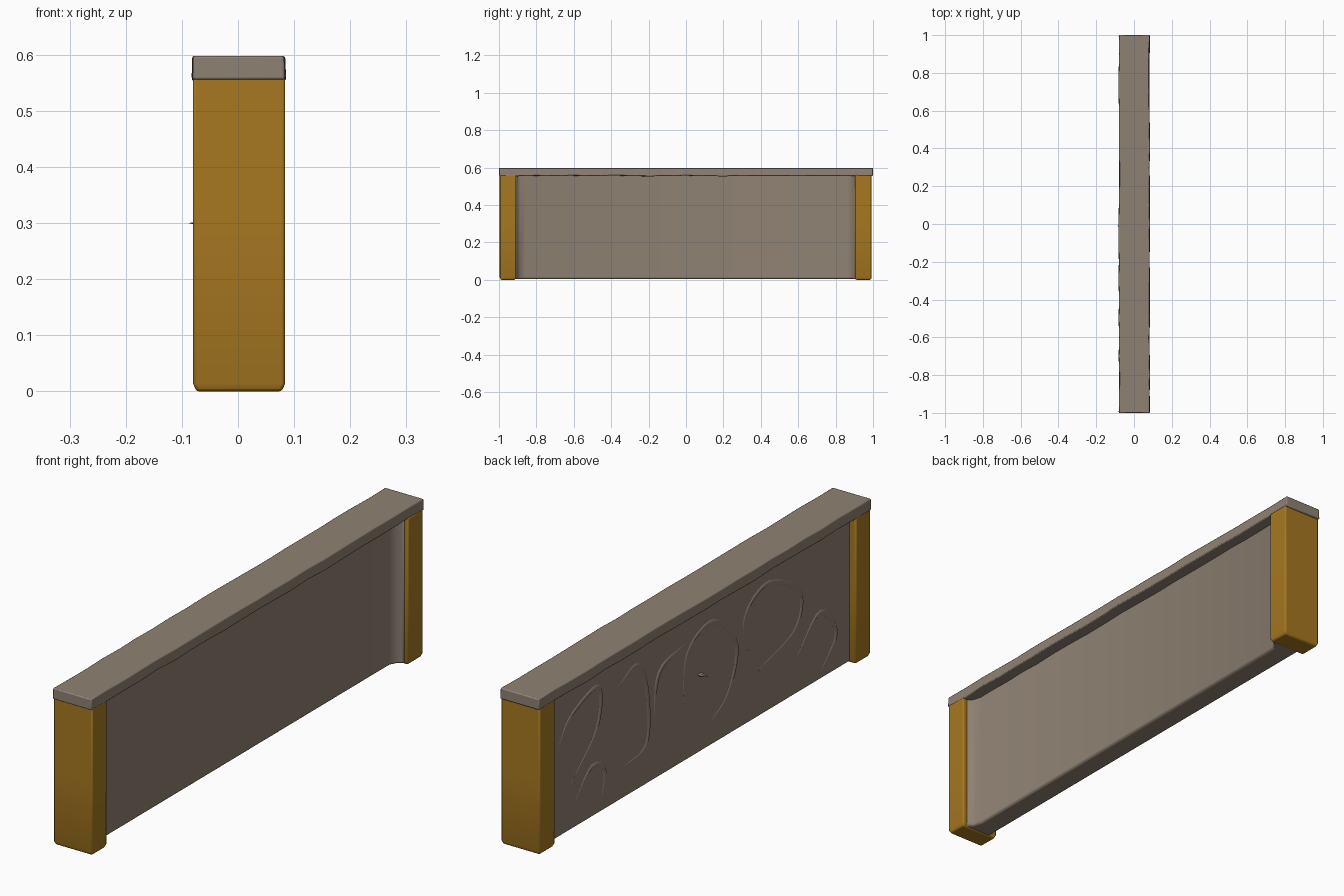
import bpy, bmesh, math, random
from mathutils import Vector

if "Cube" in bpy.data.objects:
    bpy.data.objects.remove(bpy.data.objects["Cube"])

random.seed(4)


def material(name, rgb):
    m = bpy.data.materials.new(name)
    m.diffuse_color = (*rgb, 1)
    m.use_nodes = True
    m.node_tree.nodes["Principled BSDF"].inputs["Base Color"].default_value = m.diffuse_color
    return m


STONE = material("warm grey stone", (0.275, 0.222, 0.170))
GOLD = material("ochre", (0.385, 0.187, 0.015))


def finish(bm, name, mat, bevel=0.0):
    bmesh.ops.recalc_face_normals(bm, faces=bm.faces[:])
    me = bpy.data.meshes.new(name)
    bm.to_mesh(me)
    bm.free()
    ob = bpy.data.objects.new(name, me)
    bpy.context.collection.objects.link(ob)
    me.materials.append(mat)
    if bevel:
        mod = ob.modifiers.new("soft edges", 'BEVEL')
        mod.width = bevel
        mod.segments = 2
        mod.limit_method = 'ANGLE'
    bpy.ops.object.select_all(action='DESELECT')
    ob.select_set(True)
    bpy.context.view_layer.objects.active = ob
    bpy.ops.object.shade_smooth_by_angle(angle=math.radians(40))
    return ob


def loft(name, rings, mat, bevel):
    """Skin a list of equal rings and close both ends."""
    bm = bmesh.new()
    loops = [[bm.verts.new(p) for p in ring] for ring in rings]
    n = len(loops[0])
    for a, b in zip(loops, loops[1:]):
        for i in range(n):
            bm.faces.new((a[i], a[(i + 1) % n], b[(i + 1) % n], b[i]))
    bm.faces.new(loops[0])
    bm.faces.new(loops[-1])
    return finish(bm, name, mat, bevel)


# Recessed panel: plan outline with coved ends on the +x side
plan = [(-0.052, -0.93), (0.072, -0.93), (0.072, -0.912), (0.048, -0.895), (0.036, -0.86),
        (0.036, 0.86), (0.048, 0.885), (0.072, 0.902), (0.072, 0.93), (-0.052, 0.93)]
loft("panel", [[(x, y, z) for x, y in plan] for z in (0.004, 0.565)], STONE, 0.008)


# End posts, slightly narrowed at the foot
def post(name, y0, y1):
    rings = []
    for z, inset in ((0.0, 0.006), (0.014, 0.0), (0.28, 0.0), (0.56, 0.0)):
        xa, xb, ya, yb = -0.08 + inset, 0.084 - inset, y0 + inset, y1 - inset
        rings.append([(xa, ya, z), (xb, ya, z), (xb, yb, z), (xa, yb, z)])
    loft(name, rings, GOLD, 0.005)


post("front_post", -0.996, -0.908)
post("back_post", 0.902, 0.993)

# Coping slab with hand-cut, slightly wavy long edges
rings = []
for i in range(21):
    y = -1 + i * 0.1
    w = [random.uniform(-0.003, 0.002) if 0 < i < 20 else 0 for _ in range(4)]
    rings.append([(-0.081 - w[0], y, 0.556 + w[1]), (0.084 + w[2], y, 0.556 + w[3]),
                  (0.082 + w[2], y, 0.598), (-0.080 - w[0], y, 0.598)])
loft("coping", rings, STONE, 0.004)

# Low carved swirls on the -x side of the panel (y, z paths)
swirls = [
    [(.845, .34), (.766, .437), (.60, .485), (.61, .33), (.766, .18)],
    [(.735, .11), (.644, .195), (.564, .16), (.58, .045)],
    [(.48, .44), (.37, .48), (.31, .37), (.31, .16), (.46, .12)],
    [(.266, .225), (.235, .40), (.08, .45)],
    [(.095, .20), (.064, .41), (-.09, .47), (-.23, .33), (-.18, .165), (-.07, .09)],
    [(-.30, .26), (-.28, .415), (-.42, .49), (-.61, .385), (-.58, .25), (-.36, .18)],
    [(-.59, .14), (-.73, .26), (-.83, .145), (-.74, .035)],
]


def spline(pts, steps=6):
    p = [Vector(q) for q in pts]
    p = [2 * p[0] - p[1]] + p + [2 * p[-1] - p[-2]]
    out = []
    for a, b, c, d in zip(p, p[1:], p[2:], p[3:]):
        for s in range(steps):
            t = s / steps
            out.append(0.5 * (2 * b + (c - a) * t + (2 * a - 5 * b + 4 * c - d) * t * t
                              + (3 * b - a - 3 * c + d) * t ** 3))
    return out + [p[-2]]


for k, pts in enumerate(swirls):
    path = spline(pts)
    rings = []
    for i, p in enumerate(path):
        t = (path[min(i + 1, len(path) - 1)] - path[max(i - 1, 0)]).normalized()
        side = Vector((-t.y, t.x))
        f = math.sin(math.pi * (0.04 + 0.92 * i / (len(path) - 1)))
        ring = []
        for s, h in ((-1, -0.003), (-0.5, 0.7), (0.5, 0.7), (1, -0.003)):
            q = p + side * s * 0.010 * f
            ring.append((-0.052 - h * 0.005 * f, q.x, q.y))
        rings.append(ring)
    loft(f"carved_swirl_{k + 1}", rings, STONE, 0)

# Small pointed stud in the middle of the carving
bm = bmesh.new()
bmesh.ops.create_cone(bm, cap_ends=True, segments=6, radius1=0.013, radius2=0.001, depth=0.037)
for v in bm.verts:
    v.co = Vector((-0.0685 - v.co.z, v.co.y - 0.01, 0.30 + v.co.x * 0.5))
finish(bm, "stud", STONE)
